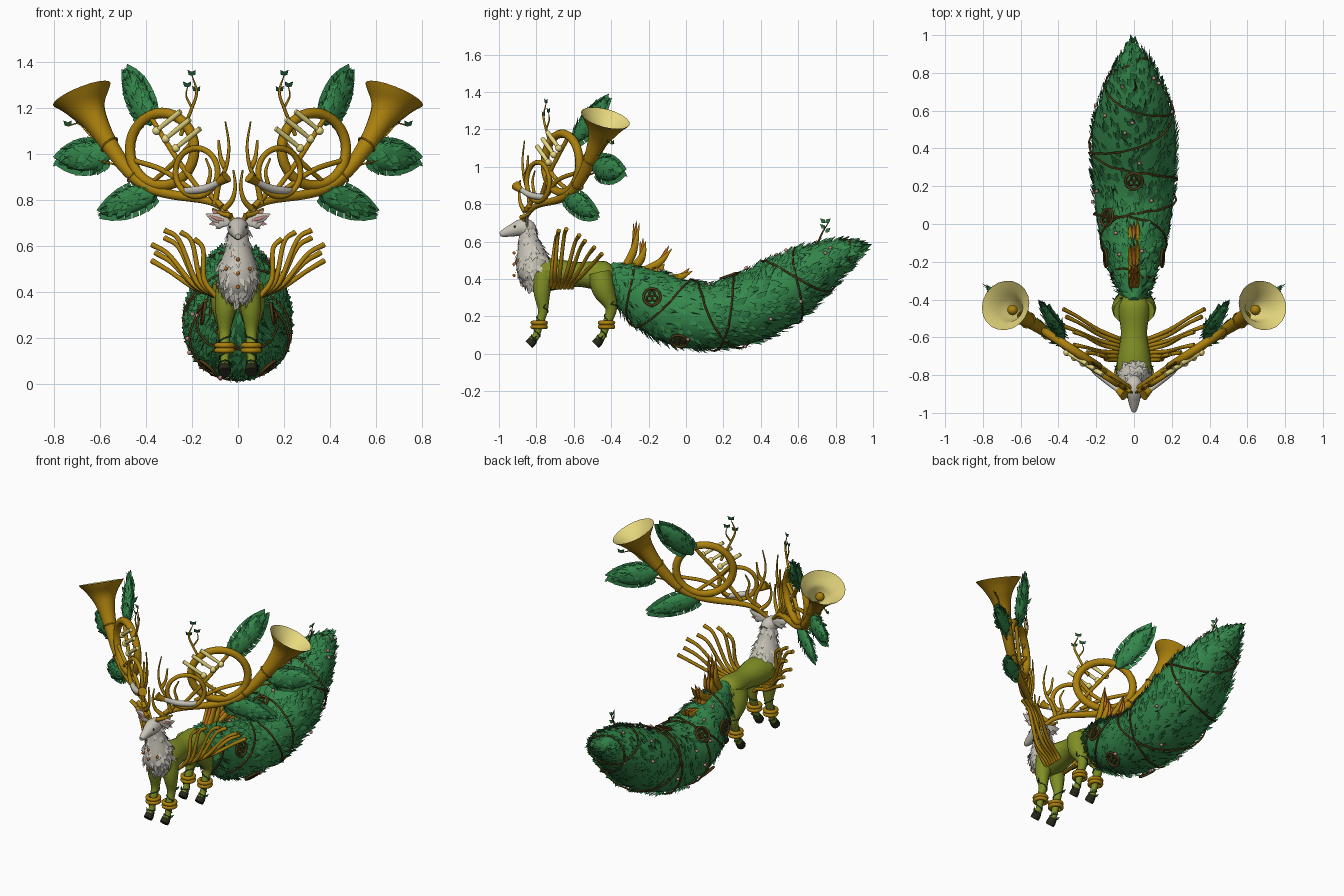
import bpy, bmesh, random
from math import sin, cos, pi, radians
from mathutils import Vector, Matrix

random.seed(7)
if "Cube" in bpy.data.objects:
    bpy.data.objects.remove(bpy.data.objects["Cube"])

COLOURS = {
    "gold": (0.41, 0.218, 0.004), "cream": (0.8, 0.69, 0.21), "white": (0.58, 0.55, 0.48),
    "olive": (0.215, 0.27, 0.018), "leaf_green": (0.034, 0.24, 0.07),
    "dark_green": (0.012, 0.085, 0.028), "bark_brown": (0.08, 0.045, 0.008),
    "hoof_black": (0.02, 0.022, 0.01), "pink": (0.55, 0.25, 0.24), "orange": (0.56, 0.15, 0.012)}
MATS = {}
for label, rgb in COLOURS.items():
    m = bpy.data.materials.new(label)
    m.use_nodes = True
    m.diffuse_color = (*rgb, 1)
    m.node_tree.nodes["Principled BSDF"].inputs["Base Color"].default_value = (*rgb, 1)
    MATS[label] = m

X, Y, Z = Vector((1, 0, 0)), Vector((0, 1, 0)), Vector((0, 0, 1))
N = Vector((0.66, -1, 0)).normalized()      # normal of the horn plane


def P(x, z, r=None, off=0.0):
    """Point on the slanted plane that holds one horn."""
    p = (x, -0.88 + 0.66 * x + off, z)
    return p if r is None else (*p, r)


def finish(name, bm, mats, mirror=False):
    me = bpy.data.meshes.new(name)
    bm.to_mesh(me)
    bm.free()
    for label in mats:
        me.materials.append(MATS[label])
    ob = bpy.data.objects.new(name, me)
    bpy.context.scene.collection.objects.link(ob)
    if mirror:
        ob.modifiers.new("Mirror", 'MIRROR').use_mirror_merge = False


def spline(pts, n=5):
    """Catmull-Rom through (x, y, z, radius) points."""
    q = [Vector(p) for p in pts]
    q = [q[0] * 2 - q[1]] + q + [q[-1] * 2 - q[-2]]
    out = []
    for a, b, c, d in zip(q, q[1:], q[2:], q[3:]):
        for i in range(n):
            t = i / n
            out.append(0.5 * (2 * b + (c - a) * t + (2 * a - 5 * b + 4 * c - d) * t * t
                              + (3 * b - a - 3 * c + d) * t ** 3))
    return out + [q[-2]]


def frames(path, ref, closed=False):
    c, k, out = [p.to_3d() for p in path], len(path), []
    for i in range(k):
        t = (c[(i + 1) % k] - c[i - 1]) if closed else c[min(i + 1, k - 1)] - c[max(i - 1, 0)]
        t.normalize()
        a = (ref - t * ref.dot(t)).normalized()
        out.append((c[i], t, a, a.cross(t), max(path[i][3], 0.001)))
    return out


def sweep(bm, fr, sides=10, wide=1.0, closed=False, cap=True, mat=0):
    rings = [[bm.verts.new(c + r * (a * cos(2 * pi * j / sides) * wide + b * sin(2 * pi * j / sides)))
              for j in range(sides)] for c, t, a, b, r in fr]
    pairs = list(zip(rings, rings[1:])) + ([(rings[-1], rings[0])] if closed else [])
    for r0, r1 in pairs:
        for j in range(sides):
            k = (j + 1) % sides
            f = bm.faces.new((r0[j], r1[j], r1[k], r0[k]))
            f.smooth, f.material_index = True, mat
    if cap and not closed:
        for ring in (rings[0], rings[-1][::-1]):
            bm.faces.new(ring).material_index = mat


def tube(bm, pts, ref=X, **kw):
    sweep(bm, frames(spline(pts), ref), **kw)


def ring(bm, c, axis, R, r, sides=8, stretch=1.0):
    u = axis.orthogonal().normalized() if abs(axis.z) > 0.01 else axis.cross(Z).normalized()
    v = u.cross(axis).normalized()
    pts = [Vector((*(Vector(c) + R * (u * cos(i * pi / 16) + v * stretch * sin(i * pi / 16))), r))
           for i in range(32)]
    sweep(bm, frames(pts, axis.normalized(), True), sides, closed=True)


def ball(bm, c, r, mat=0):
    res = bmesh.ops.create_uvsphere(bm, u_segments=10, v_segments=6, radius=r,
                                    matrix=Matrix.Translation(c))
    for f in {f for v in res["verts"] for f in v.link_faces}:
        f.smooth, f.material_index = True, mat


def fleck(bm, p, d, n, s, w=0.25, lift=0.3, mat=0):
    """One folded pointed leaf or fur tuft."""
    side = d.cross(n).normalized() * s * w
    mid = p + (d * 0.4 + n * lift * 0.3) * s
    base, tip, l, r = [bm.verts.new(v) for v in (p, p + (d + n * lift) * s, mid + side, mid - side)]
    bm.faces.new((base, l, tip)).material_index = mat
    bm.faces.new((base, tip, r)).material_index = mat


def on_surface(fr, u, ang, wide=1.0, off=1.0):
    """Point, tangent along the sweep and normal on a swept surface."""
    i = min(int(u * (len(fr) - 1)), len(fr) - 2)
    f = u * (len(fr) - 1) - i
    (c0, t, a, b, r0), (c1, _, _, _, r1) = fr[i], fr[i + 1]
    n = a * cos(ang) * wide + b * sin(ang)
    t = (c1 + n * r1 - c0 - n * r0).normalized()
    up = a * cos(ang) + b * sin(ang) * wide
    return c0.lerp(c1, f) + n * off * (r0 + (r1 - r0) * f), t, (up - t * up.dot(t)).normalized()


def cover(bm, fr, count, size, wide=1.0, lift=0.3, dark=0.0):
    """Scatter flecks evenly over a swept surface."""
    k = len(fr) - 1
    area = [((fr[i + 1][0] - fr[i][0]).length + abs(fr[i + 1][4] - fr[i][4])) * (fr[i][4] + 0.01)
            for i in range(k)]
    for i in random.choices(range(k), area, k=count):
        p, t, n = on_surface(fr, (i + random.random()) / k, random.uniform(0, 2 * pi), wide)
        d = Matrix.Rotation(random.uniform(-0.6, 0.6), 3, n) @ t
        is_dark = random.random() < dark
        fleck(bm, p, d, n, size * random.uniform(0.7, 1.2), 0.09 if is_dark else 0.27, lift, int(is_dark))


# Leafy tail, slimmer sideways near the body
tail = [(c, t, a * min(1.2, max(.82, .82 + 1.1 * (c.y + .23))), b, r) for c, t, a, b, r in frames(spline(
    [(0, -.41, .47, .03), (0, -.34, .40, .095), (0, -.22, .31, .155), (0, -.05, .225, .178),
     (0, .12, .20, .174), (0, .32, .24, .184), (0, .5, .33, .182), (0, .67, .44, .145),
     (0, .82, .525, .09), (0, .91, .56, .042), (0, .96, .575, .005)]), X)]
bm = bmesh.new()
sweep(bm, tail, 24)
cover(bm, tail, 1600, 0.055, 1, 0.36, 0.13)
finish("leafy_tail", bm, ["leaf_green", "dark_green"])

# Vines, medallions and blossoms on the tail
bm = bmesh.new()
for turns in (4, -3):
    pts = [Vector((*on_surface(tail, .1 + .78 * i / 90, 1 + turns * 2 * pi * i / 90, 1, 1.07)[0], .0055))
           for i in range(91)]
    sweep(bm, frames(pts, Y), 5)
for u, ang in ((.22, 5), (.22, 175), (.33, 310), (.33, 230), (.33, 135), (.48, 90)):
    c, t, n = on_surface(tail, u, radians(ang), 1, 1.08)
    ring(bm, c, n, .045, .007)
    for k in range(3):
        d = Matrix.Rotation(k * 2 * pi / 3, 3, n) @ t
        ring(bm, c + d * .017, n, .014, .005, sides=5)
finish("tail_vines", bm, ["bark_brown"])
bm = bmesh.new()
for i in range(26):
    c, t, n = on_surface(tail, random.uniform(.15, .85), random.uniform(0, 2 * pi), 1, 1.08)
    ball(bm, c, .010)
finish("tail_blossoms", bm, ["pink"])

# Flame feathers at the tail root
bm = bmesh.new()
for x in (-.016, 0, .016):
    for y, z, ty, tz in ((-.33, .45, -.265, .715), (-.28, .46, -.23, .62), (-.23, .44, -.09, .58),
                         (-.2, .43, -.13, .50), (-.13, .40, .02, .46)):
        tube(bm, [(x, y, z, .026), (x * 1.3, (y + ty) / 2 + .02, (z + tz) / 2 - .02, .022), (x, ty + x, tz - abs(x), .001)],
             wide=.5, sides=6, mat=int(x != 0))
finish("root_feathers", bm, ["orange", "gold"])

# Body, legs, hooves and anklets
bm = bmesh.new()
tube(bm, [(0, -.85, .44, .03), (0, -.79, .42, .085), (0, -.7, .425, .083), (0, -.58, .425, .066),
          (0, -.47, .42, .078), (0, -.41, .42, .07), (0, -.36, .43, .03)], sides=20, wide=1.05)
finish("body", bm, ["olive"])
front = [(.04, -.76, .44, .055), (.055, -.77, .33, .045), (.058, -.765, .23, .026), (.058, -.785, .16, .022),
         (.058, -.80, .10, .019), (.058, -.82, .075, .024)]
hind = [(.045, -.46, .43, .065), (.058, -.44, .34, .06), (.06, -.4, .245, .032), (.06, -.425, .16, .022),
        (.06, -.445, .1, .019), (.06, -.465, .075, .024)]
for label, leg in (("front", front), ("hind", hind)):
    bm = bmesh.new()
    tube(bm, leg, sides=12)
    finish(label + "_legs", bm, ["olive"], True)
    x, y, z, r = leg[-1]
    bm = bmesh.new()
    tube(bm, [(x, y + .01, z + .012, .022), (x, y - .005, z - .01, .027), (x, y - .02, z - .025, .027)])
    finish(label + "_hooves", bm, ["hoof_black"], True)
    bm = bmesh.new()
    for dz in (-.011, .011):
        ring(bm, (x, leg[3][1], .155 + dz), Z, .035, .012)
    finish(label + "_anklets", bm, ["gold"], True)
    bm = bmesh.new()
    lf = frames(spline(leg), X)
    pts = [Vector((*on_surface(lf, .36 + i * .013, i * .42, 1, 1.1)[0], .003)) for i in range(48)]
    sweep(bm, frames(pts, Z), 5)
    for p in pts[::9]:
        fleck(bm, p.to_3d(), Vector((.5, .3, .6)), Y, .03)
    finish(label + "_leg_vines", bm, ["dark_green"], True)

# Furry neck, head, ears and face
bm = bmesh.new()
neck = frames(spline([(0, -.85, .68, .042), (0, -.84, .6, .056), (0, -.822, .5, .087), (0, -.812, .42, .084),
                      (0, -.815, .35, .035)]), X)
sweep(bm, neck, 16, .95)
cover(bm, neck, 190, .045, .95, .28)
finish("furry_neck", bm, ["white"])
bm = bmesh.new()
tube(bm, [(0, -.81, .66, .025), (0, -.84, .67, .046), (0, -.88, .675, .047), (0, -.93, .66, .034),
          (0, -.975, .645, .021), (0, -.995, .64, .012)], sides=14, wide=.95)
finish("head", bm, ["white"])
bm = bmesh.new()
for dz, k in ((0, 1), (-.028, .8)):
    ear = [(.025, -.85, .70, .012), (.07, -.85, .715 + dz / 2, .022), (.105 * k, -.85, .722 + dz, .019),
           (.14 * k, -.85, .738 + dz, .002)]
    tube(bm, ear, Y, wide=.4)
tube(bm, [(.06, -.86, .71, .004), (.09, -.86, .717, .008), (.125, -.857, .731, .003)], Y, wide=.5, mat=1)
for i, (x, z, dx, dz) in enumerate(((.06, .73, .5, .8), (.09, .735, .7, .7), (.07, .69, .8, -.5), (.095, .70, .9, -.2))):
    fleck(bm, Vector((x, -.85, z)), Vector((dx, 0, dz)), Y, .035, .3, 0, i % 2)
finish("ears", bm, ["white", "pink"], True)
bm = bmesh.new()
ball(bm, (.034, -.915, .68), .006)
finish("eyes", bm, ["hoof_black"], True)
bm = bmesh.new()
for x, z in ((0, .42), (0, .48), (0, .54), (.052, .50)):
    ball(bm, (x, -.822 - .088 * (1 - (x / .085) ** 2) ** .5 - .009, z), .0085)
finish("chest_beads", bm, ["orange"], True)

# Fans of curved pipes on the flanks
bm = bmesh.new()
tips = [(.19, -.69, .63), (.25, -.68, .66), (.32, -.64, .668), (.32, -.57, .635), (.375, -.54, .605),
        (.36, -.49, .57), (.375, -.45, .535)]
for i, (tx, ty, tz) in enumerate(tips):
    y = -.73 + .02 * i
    tube(bm, [(.06, y, .35, .010), (.095, y + .01, .38, .011), (.1 + tx * .25, (y * 2 + ty) / 3, .455 - .006 * i, .011),
              (tx * .8, (y + ty * 3) / 4, tz - .045, .010), (tx, ty, tz, .012)], Y, sides=8)
finish("flank_pipes", bm, ["gold"], True)

# Horn antlers: main tube, coils and crossing pipes
bm = bmesh.new()
tube(bm, [P(.02, .71, .011), P(.08, .77, .013), P(.15, .80, .017), P(.30, .825, .021), P(.40, .86, .024),
          P(.48, .93, .029), P(.56, 1.04, .038), P(.62, 1.14, .055), P(.655, 1.2, .085), P(.68, 1.26, .135)],
     N, sides=20, cap=False)
ring(bm, P(.33, 1.02), N, .168, .023, stretch=.94)
ring(bm, P(.18, .92, off=-.03), N, .11, .013, stretch=.95)
for a, b, c in (((.15, .82), (.26, .97), (.38, 1.16)), ((.2, 1.05), (.28, .96), (.38, .87)),
                ((.21, .85), (.33, .93), (.45, .97))):
    tube(bm, [P(*a, .011), P(*b, .012, -.02), P(*c, .011)], N, sides=8)
ball(bm, P(.643, 1.18), .028)
# Antler tines
for pts in (((.10, .78), (.085, .86), (.05, .95), (.04, 1.04), (.055, 1.14)), ((.055, .94), (.075, .98), (.085, 1.06)),
            ((.06, .76), (.025, .80), (.012, .86), (.02, .93)), ((.07, .77), (.13, .84), (.12, .92), (.14, .98)),
            ((.03, .73), (.07, .74), (.11, .76))):
    tube(bm, [P(x, z, .013 * (1 - i / len(pts)) + .001, -.02) for i, (x, z) in enumerate(pts)], N, sides=6)
finish("horn_antlers", bm, ["gold"], True)
bm = bmesh.new()
tube(bm, [P(.60, 1.11, .02), P(.635, 1.165, .055), P(.658, 1.205, .082), P(.68, 1.26, .133)], N, sides=20, cap=False)
finish("bell_linings", bm, ["cream"], True)

# Mouthpieces and valve pistons
bm = bmesh.new()
tube(bm, [P(.075, .88, .013, -.055), P(.14, .85, .017, -.045), P(.2, .84, .017, -.035), P(.235, .84, .013, -.02)], N)
finish("mouthpieces", bm, ["white"], True)
bm = bmesh.new()
tube(bm, [P(.05, .90, .028, -.06), P(.062, .89, .022, -.06), P(.085, .875, .015, -.055)], N, mat=1)
for x, z in ((.355, 1.10), (.315, 1.065), (.27, 1.025)):
    ball(bm, P(x, z, off=-.035), .019)
    tube(bm, [P(x, z, .009, -.035), P(x - .055, z + .045, .012, -.03), P(x - .105, z + .085, .012, -.025)], N, sides=8)
finish("valve_pistons", bm, ["cream", "gold"], True)

# Large spiny leaves around the horns: base, tip, half width, thickness
for name, a, b, fat, wide in (("upper", P(.375, 1.13, off=.03), P(.485, 1.36, off=.14), .056, .6),
                              ("outer", P(.55, 1.0, off=.02), P(.78, .975, off=.03), .062, .5),
                              ("lower", P(.34, .85), P(.59, .745, off=.01), .054, .5)):
    bm = bmesh.new()
    pts = [(*Vector(a).lerp(Vector(b), t), r * fat) for t, r in ((0, .25), (.25, .9), (.55, 1), (.8, .65), (1, .05))]
    fr = frames(spline(pts), N)
    sweep(bm, fr, 14, wide)
    cover(bm, fr, 80, .045, wide, .25, .2)
    for u in range(2, 20, 2):
        for ang in (pi / 2, -pi / 2):
            p, t, n = on_surface(fr, u / 20, ang, wide, .85)
            fleck(bm, p, (t + n * .7).normalized(), N, .052, .42, 0)
    finish(name + "_spiny_leaves", bm, ["leaf_green", "dark_green"], True)

# Leafy twigs and tendrils
bm = bmesh.new()
twigs = [[P(.25, 1.08, .009), P(.2, 1.2, .007), P(.18, 1.27, .006), P(.2, 1.34, .002)],
         [P(.53, 1.02, .005), P(.63, 1.07, .005), P(.69, 1.13, .004), P(.74, 1.12, .002)],
         [P(.42, .88, .006), P(.5, .94, .005), P(.6, .97, .004)],
         [P(.2, 1.2, .006), P(.225, 1.25, .004), P(.22, 1.29, .002)]]
for tw in twigs:
    tube(bm, tw, N, sides=6)
    for x, y, z, r in tw[2:]:
        for d in (Vector((.5, .3, .7)), Vector((-.5, -.2, .7))):
            fleck(bm, Vector((x, y, z)), d, N, .036, .3, .1, 1)
for x, z, R in ((.455, .90, .031), (.56, 1.04, .042)):
    ring(bm, P(x, z), Vector((.6, .4, .75)), R, .004, sides=5)
finish("horn_twigs", bm, ["gold", "dark_green"], True)
bm = bmesh.new()
tube(bm, [(0, .70, .58, .007), (.01, .73, .65, .005), (0, .77, .715, .002)], sides=6)
for z, s in ((.65, 1), (.67, -1), (.70, 1), (.70, -1)):
    fleck(bm, Vector((0, .745, z)), Vector((.2, s * .7, .6)), X, .04, .3, .1, 1)
finish("tail_twig", bm, ["bark_brown", "leaf_green"])
